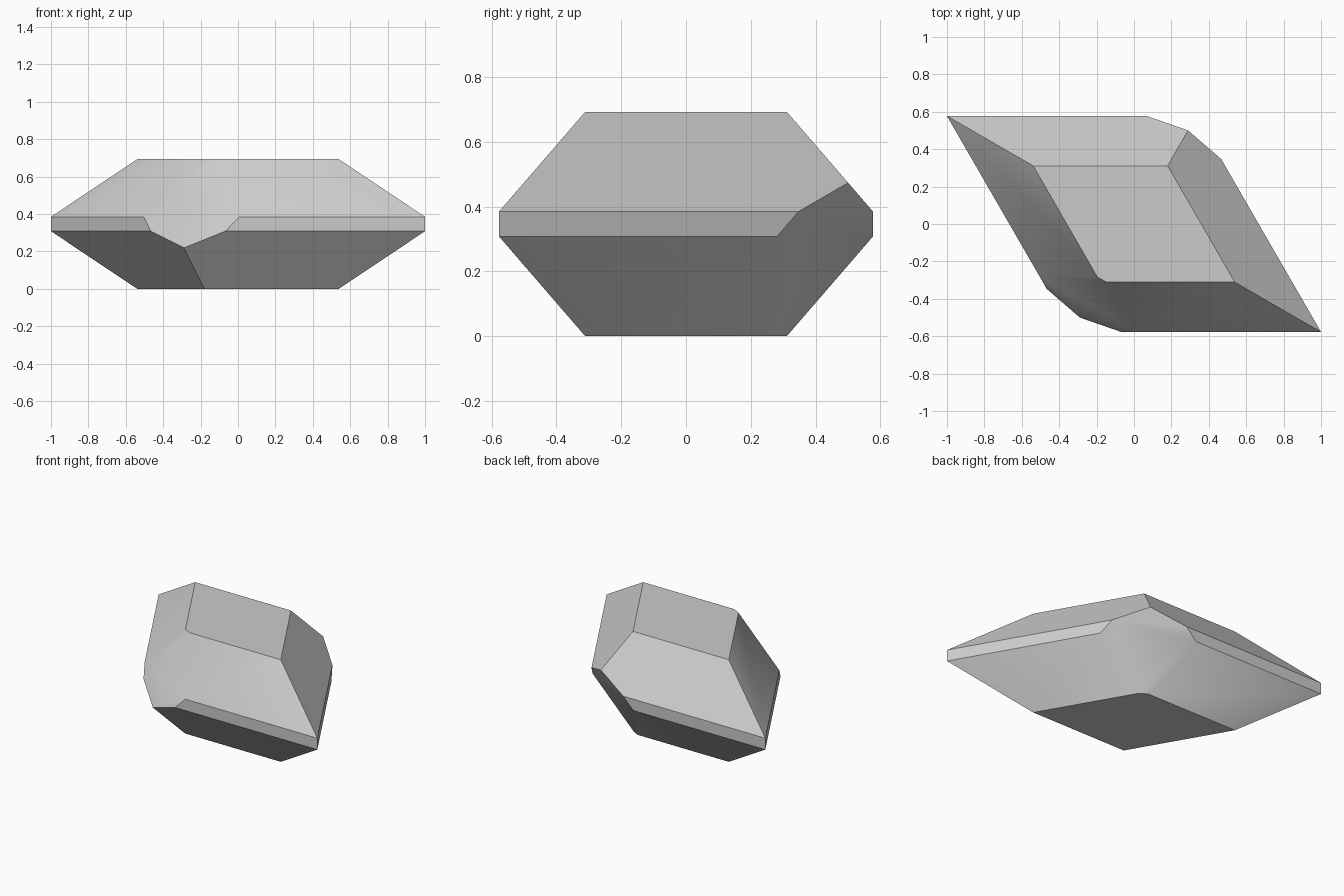
import bpy
import bmesh
from math import radians, sqrt
from mathutils import Vector

cube = bpy.data.objects.get("Cube")
if cube:
    bpy.data.objects.remove(cube)

HEIGHT = 0.693
HALF_Y = 1 / sqrt(3)
TABLE = 0.539  # size of the flat top and bottom relative to the girdle

# One plain grey stone
stone = bpy.data.materials.new("grey stone")
stone.use_nodes = True
grey = (0.6, 0.6, 0.6, 1)
stone.diffuse_color = grey
stone.node_tree.nodes["Principled BSDF"].inputs["Base Color"].default_value = grey

# Stacked rhombus outlines: bottom, girdle band, top
outline = [(-1, HALF_Y), (-1 / 3, -HALF_Y), (1, -HALF_Y), (1 / 3, HALF_Y)]
levels = [(0, TABLE), (0.308, 1), (0.385, 1), (HEIGHT, TABLE)]
bm = bmesh.new()
rings = [[bm.verts.new((x * s, y * s, z)) for x, y in outline] for z, s in levels]
for low, high in zip(rings, rings[1:]):
    for i in range(4):
        j = (i + 1) % 4
        bm.faces.new((low[i], low[j], high[j], high[i]))
bm.faces.new(rings[0][::-1])
bm.faces.new(rings[-1])

# Slanted facets across the two blunt corners, opposite each other through the centre
centre = Vector((0, 0, HEIGHT / 2))
point = Vector((-0.289, -0.5, 0.22))
normal = Vector((-0.5, -sqrt(3) / 2, 0.496))
for side in (1, -1):
    cut = bmesh.ops.bisect_plane(
        bm, geom=bm.verts[:] + bm.edges[:] + bm.faces[:], dist=1e-5,
        plane_co=centre + side * (point - centre),
        plane_no=side * normal, clear_outer=True)
    rim = [e for e in cut["geom_cut"] if isinstance(e, bmesh.types.BMEdge)]
    bmesh.ops.holes_fill(bm, edges=rim, sides=0)
bmesh.ops.recalc_face_normals(bm, faces=bm.faces[:])

mesh = bpy.data.meshes.new("crystal")
bm.to_mesh(mesh)
bm.free()
mesh.materials.append(stone)
crystal = bpy.data.objects.new("crystal", mesh)
bpy.context.collection.objects.link(crystal)

# Soft blend between shallow facets, crisp edges elsewhere
bpy.ops.object.select_all(action="DESELECT")
crystal.select_set(True)
bpy.context.view_layer.objects.active = crystal
bpy.ops.object.shade_smooth_by_angle(angle=radians(34))
